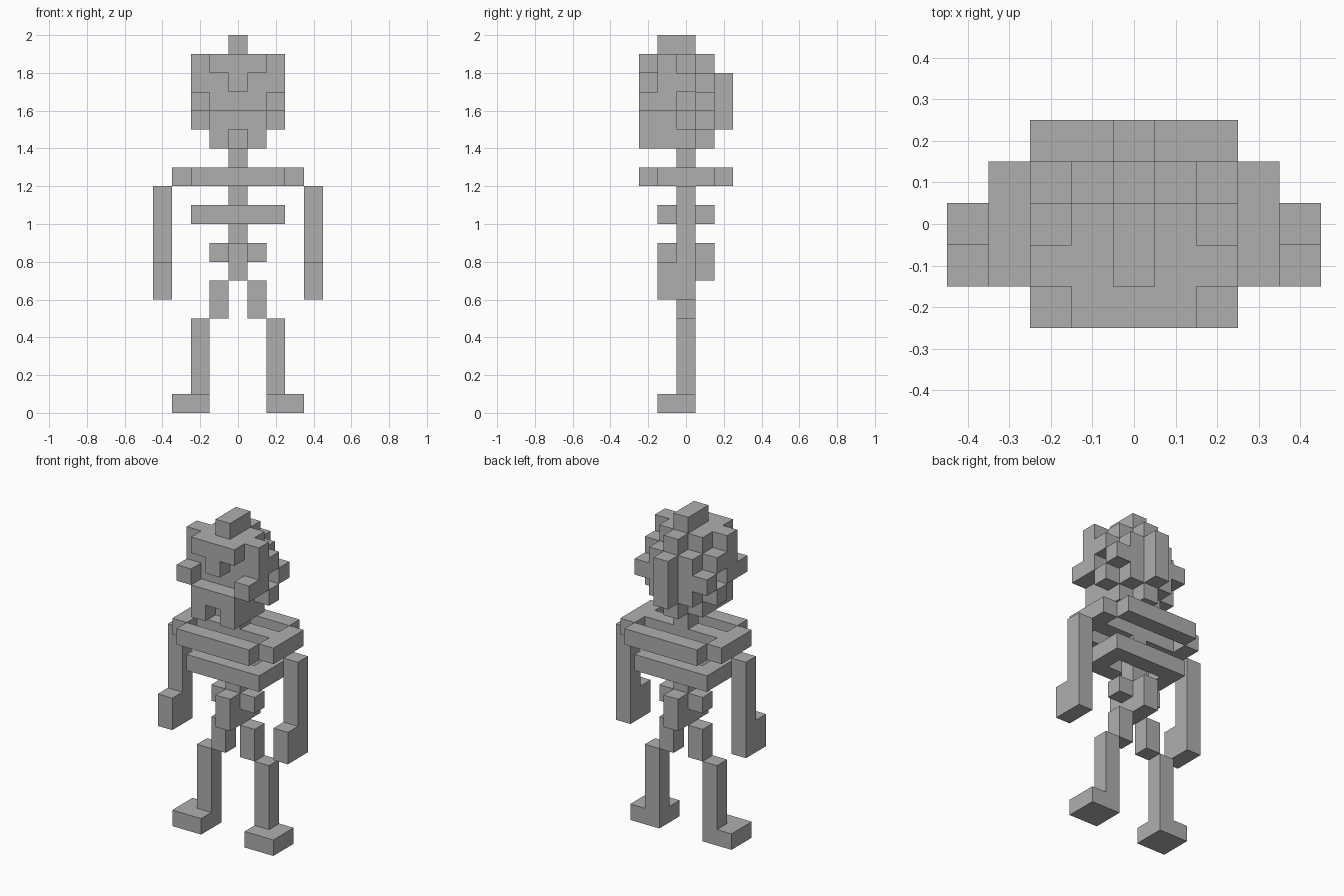
import bpy, bmesh
from itertools import product
from mathutils import Vector

cube = bpy.data.objects.get("Cube")
if cube:
    bpy.data.objects.remove(cube, do_unlink=True)

UNIT = 0.1  # edge of one block

bone = bpy.data.materials.new("bone_grey")
bone.use_nodes = True
GREY = (0.43, 0.43, 0.43, 1)
bone.diffuse_color = GREY
bone.node_tree.nodes["Principled BSDF"].inputs["Base Color"].default_value = GREY


def block(x, y, z):
    """Cells of a box; each argument is an inclusive (low, high) range or one index."""
    spans = [r if isinstance(r, tuple) else (r, r) for r in (x, y, z)]
    return set(product(*[range(a, b + 1) for a, b in spans]))


def both(cells):
    """Cells plus their left-right mirror image."""
    return cells | {(-x, y, z) for x, y, z in cells}


def build(name, cells):
    """Make one object from the exposed sides of a set of cells."""
    bm = bmesh.new()
    corners = {}

    def vert(p):
        key = tuple(round(c * 2) for c in p)
        if key not in corners:
            corners[key] = bm.verts.new(Vector(p) * UNIT)
        return corners[key]

    for cell in sorted(cells):
        centre = Vector(cell) + Vector((0, 0, 0.5))
        for axis, sign in product(range(3), (-1, 1)):
            n = Vector((0, 0, 0))
            n[axis] = sign
            if tuple(int(a + b) for a, b in zip(cell, n)) in cells:
                continue
            u = Vector((0, 0, 0))
            u[(axis + 1) % 3] = 0.5
            v = n.cross(u)
            mid = centre + n / 2
            bm.faces.new([vert(mid + a * u + b * v)
                          for a, b in ((-1, -1), (1, -1), (1, 1), (-1, 1))])
    mesh = bpy.data.meshes.new(name)
    bm.to_mesh(mesh)
    bm.free()
    mesh.materials.append(bone)
    obj = bpy.data.objects.new(name, mesh)
    bpy.context.collection.objects.link(obj)
    return obj


# Legs and arms, one object per side
limbs = {
    "foot": block((2, 3), (-1, 0), 0),
    "shin": block(2, 0, (1, 4)),
    "thigh": block(1, 0, (5, 6)),
    "arm": block(4, 0, (6, 11)),
    "hand": block(4, -1, (6, 7)),
}
for name, cells in limbs.items():
    build("left_" + name, cells)
    build("right_" + name, {(-x, y, z) for x, y, z in cells})

# Spine with the pelvis around its lower end
build("spine", block(0, 0, (7, 13)))
build("pelvis", both(block(1, 0, 8)) | block(0, -1, (7, 8)) | block(0, 1, (7, 8)))

# Lower ribs: an open ring
build("lower_ribs", block((-2, 2), (-1, 1), 10) - block((-1, 1), 0, 10))

# Upper ribs: a rounded ring with the collar bone across it
build("upper_ribs",
      block((-2, 2), -2, 12) | block((-2, 2), 2, 12) | both(block(3, (-1, 1), 12)))
build("collar_bone", both(block((1, 2), 0, 12)))

# Jaw with the mouth notch
build("jaw", (block((-1, 1), (-2, 0), (14, 15)) | block((-1, 1), 1, 15)
              | block(0, 1, 14)) - block(0, -2, 14))

# Skull: core, stepped back, and side plates
skull = block((-1, 1), (-1, 0), (16, 18)) | block((-1, 1), 1, (16, 17))
skull |= block(0, 1, 18) | block(0, 2, (15, 17))
skull |= both(block(2, -1, (16, 18)) | block(2, 0, 17)
              | block(2, 1, 16) | block(2, 0, 15))
build("skull", skull)

# Face: brow, nose and cheek bones around the eye sockets
build("brow", block((-1, 1), -2, 18))
build("nose", block(0, -2, 17))
build("cheek_bones", both(block(2, -2, 16)))
build("crest", block(0, (-1, 0), 19))
